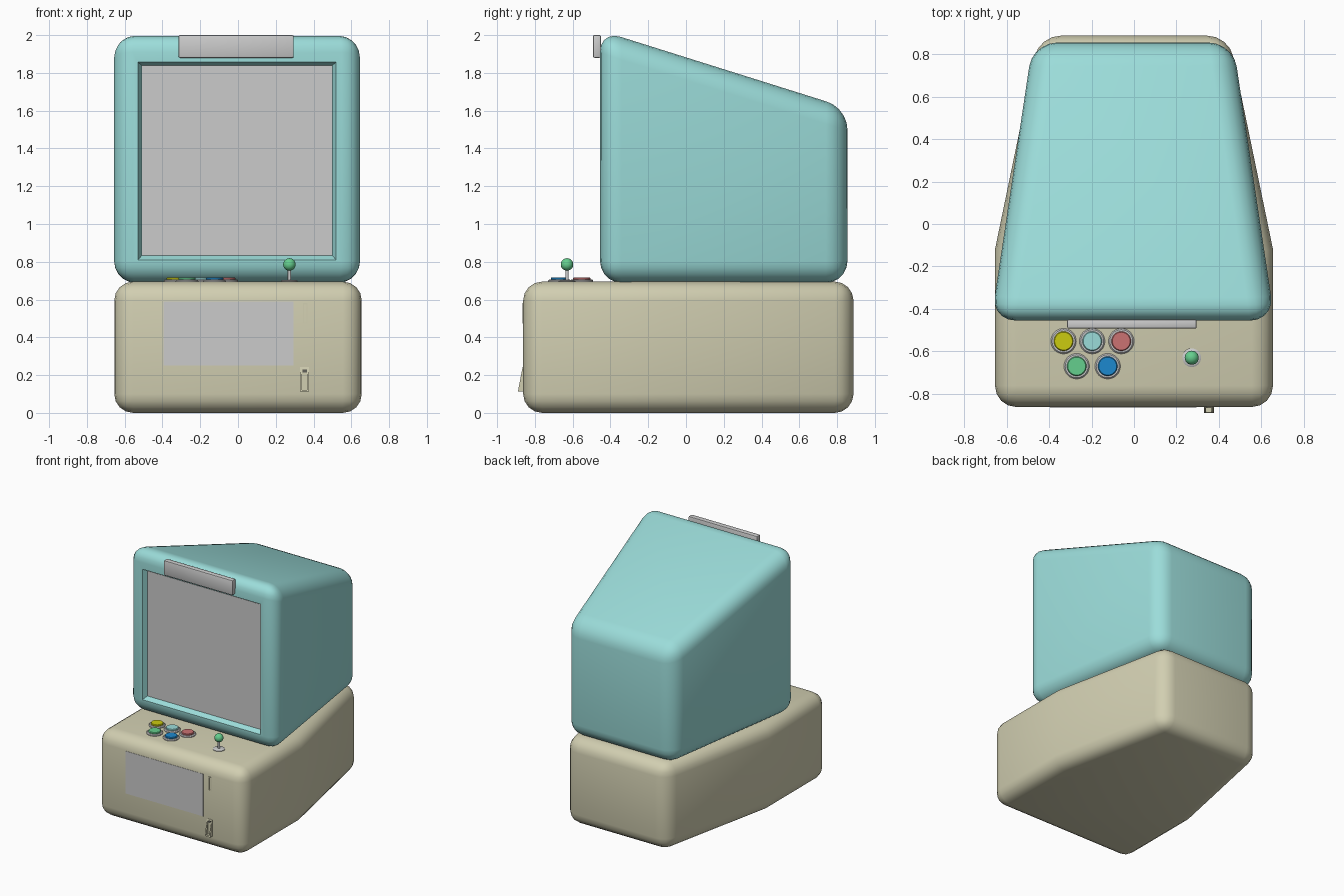
import bpy, bmesh, math
from mathutils import Vector, Matrix

if "Cube" in bpy.data.objects:
    bpy.data.objects.remove(bpy.data.objects["Cube"])


def material(name, rgb):
    m = bpy.data.materials.new(name)
    m.diffuse_color = (*rgb, 1)
    m.use_nodes = True
    m.node_tree.nodes["Principled BSDF"].inputs["Base Color"].default_value = m.diffuse_color
    return m


TEAL = material("teal", (0.33, 0.72, 0.70))
BEIGE = material("beige", (0.64, 0.62, 0.44))
DARK = material("dark_grey", (0.52, 0.52, 0.52))
BLACK = material("slot_dark", (0.12, 0.12, 0.10))
YELLOW = material("yellow", (0.60, 0.60, 0.005))
RED = material("red", (0.60, 0.17, 0.17))
GREEN = material("green", (0.13, 0.62, 0.27))
BLUE = material("blue", (0.012, 0.25, 0.62))


def finish(bm, name, mat=None):
    bmesh.ops.recalc_face_normals(bm, faces=bm.faces[:])
    me = bpy.data.meshes.new(name)
    bm.to_mesh(me)
    bm.free()
    ob = bpy.data.objects.new(name, me)
    bpy.context.collection.objects.link(ob)
    if mat:
        me.materials.append(mat)
    bpy.ops.object.select_all(action='DESELECT')
    ob.select_set(True)
    bpy.context.view_layer.objects.active = ob
    bpy.ops.object.shade_smooth_by_angle(angle=math.radians(35))
    return ob


def prism(outline, z0, top):
    """Vertical prism over an xy outline; top(y) gives the upper height."""
    bm = bmesh.new()
    lo = [bm.verts.new((x, y, z0)) for x, y in outline]
    hi = [bm.verts.new((x, y, top(y))) for x, y in outline]
    n = len(outline)
    bm.faces.new(lo[::-1])
    bm.faces.new(hi)
    for i in range(n):
        j = (i + 1) % n
        bm.faces.new((lo[i], lo[j], hi[j], hi[i]))
    bmesh.ops.recalc_face_normals(bm, faces=bm.faces[:])
    return bm


def round_edges(bm, width, segments):
    sharp = [e for e in bm.edges if e.calc_face_angle() > math.radians(30)]
    bmesh.ops.bevel(bm, geom=sharp, offset=width, segments=segments, profile=0.5,
                    affect='EDGES', clamp_overlap=True)
    bmesh.ops.recalc_face_normals(bm, faces=bm.faces[:])


def box(name, lo, hi, mat=None, bevel=0):
    lo, hi = Vector(lo), Vector(hi)
    bm = bmesh.new()
    bmesh.ops.create_cube(bm, size=1, matrix=Matrix.Translation((lo + hi) / 2)
                          @ Matrix.Diagonal((*(hi - lo), 1)))
    if bevel:
        round_edges(bm, bevel, 2)
    return finish(bm, name, mat)


def lathe(name, profile, centre, mat=None, steps=32):
    bm = bmesh.new()
    vs = [bm.verts.new((r, 0, z)) for r, z in profile]
    es = [bm.edges.new(p) for p in zip(vs, vs[1:])]
    bmesh.ops.spin(bm, geom=vs + es, cent=(0, 0, 0), axis=(0, 0, 1),
                   angle=math.tau, steps=steps)
    bmesh.ops.remove_doubles(bm, verts=bm.verts[:], dist=1e-5)
    bmesh.ops.translate(bm, verts=bm.verts[:], vec=centre)
    return finish(bm, name, mat)


def front_face(bm):
    return max((f for f in bm.faces if f.normal.y < -0.95), key=lambda f: f.calc_area())


def recess(bm, face, rings):
    """Step a rectangular front face inward through (x0, x1, z0, z1, y) rings."""
    for x0, x1, z0, z1, y in rings:
        bmesh.ops.inset_individual(bm, faces=[face], thickness=0.001)
        c = face.calc_center_median()
        for v in face.verts:
            v.co = (x0 if v.co.x < c.x else x1, y, z0 if v.co.z < c.z else z1)


# Base cabinet: wide front, tapering towards the back
half = [(0.655, -0.862), (0.655, -0.12), (0.447, 0.887)]
base = prism(half + [(-x, y) for x, y in half[::-1]], 0, lambda y: 0.695)
round_edges(base, 0.1, 4)
finish(base, "base_cabinet", BEIGE)

# Monitor housing: tapered, sloping roof, recessed screen opening
half = [(0.668, -0.455), (0.472, 0.855)]
housing = prism([(x - 0.005, y) for x, y in half + [(-x, y) for x, y in half[::-1]]],
                0.688, lambda y: 2.025 - 0.314 * (y + 0.455))
round_edges(housing, 0.115, 5)
recess(housing, front_face(housing), [(-0.53, 0.52, 0.81, 1.857, -0.455),
                                      (-0.51, 0.50, 0.832, 1.84, -0.42)])
finish(housing, "monitor_housing", TEAL)
box("screen", (-0.508, -0.424, 0.834), (0.498, -0.41, 1.838))

# Sign bar above the screen
box("sign_bar", (-0.315, -0.493, 1.88), (0.295, -0.45, 2.0), bevel=0.008)

# Front panel
box("front_panel", (-0.395, -0.864, 0.25), (0.295, -0.85, 0.59), DARK)

# Coin slot: thin frame around a dark slit
bm = bmesh.new()
bmesh.ops.create_cube(bm, size=1, matrix=Matrix.Translation((0.356, -0.858, 0.527))
                      @ Matrix.Diagonal((0.026, 0.016, 0.11, 1)))
bm.normal_update()
recess(bm, front_face(bm), [(0.349, 0.363, 0.479, 0.575, -0.866),
                            (0.349, 0.363, 0.479, 0.575, -0.858)])
finish(bm, "coin_slot_frame", BEIGE)
box("coin_slot", (0.349, -0.861, 0.479), (0.363, -0.857, 0.575), BLACK)

# Coin return: wedge chute with hollow front
bm = prism([(0.329, -0.89), (0.376, -0.89), (0.376, -0.85), (0.329, -0.85)],
           0.112, lambda y: 0.243)
for v in bm.verts:
    if v.co.y < -0.87 and v.co.z > 0.2:
        v.co.y = -0.865
bm.normal_update()
recess(bm, front_face(bm), [(0.339, 0.366, 0.122, 0.232, -0.888),
                            (0.339, 0.366, 0.122, 0.232, -0.864)])
for v in bm.verts:
    if v.co.z > 0.231 and v.co.y < -0.88:
        v.co.y = -0.867
finish(bm, "coin_return", BEIGE)
box("coin_return_opening", (0.341, -0.867, 0.215), (0.364, -0.863, 0.231), BLACK)

# Push buttons with grey collars
TOP = 0.695
for name, x, y, mat in [("yellow", -0.332, -0.552, YELLOW), ("teal", -0.197, -0.552, TEAL),
                        ("red", -0.06, -0.552, RED), ("green", -0.27, -0.67, GREEN),
                        ("blue", -0.124, -0.67, BLUE)]:
    lathe(name + "_button_collar", [(0, -0.01), (0.06, -0.01), (0.06, 0.006), (0.054, 0.012),
                                    (0, 0.012)], (x, y, TOP))
    lathe(name + "_button", [(0, 0.005), (0.046, 0.005), (0.046, 0.018), (0.042, 0.023),
                             (0, 0.023)], (x, y, TOP), mat)

# Joystick
stick = (0.272, -0.63, TOP)
lathe("joystick_base", [(0, -0.01), (0.044, -0.01), (0.044, 0.004), (0.036, 0.009),
                        (0, 0.009)], stick)
lathe("joystick_shaft", [(0, 0), (0.009, 0), (0.009, 0.08), (0, 0.08)], stick, steps=16)
bm = bmesh.new()
bmesh.ops.create_uvsphere(bm, u_segments=24, v_segments=16, radius=0.033,
                          matrix=Matrix.Translation((0.272, -0.63, 0.786)))
finish(bm, "joystick_ball", GREEN)
